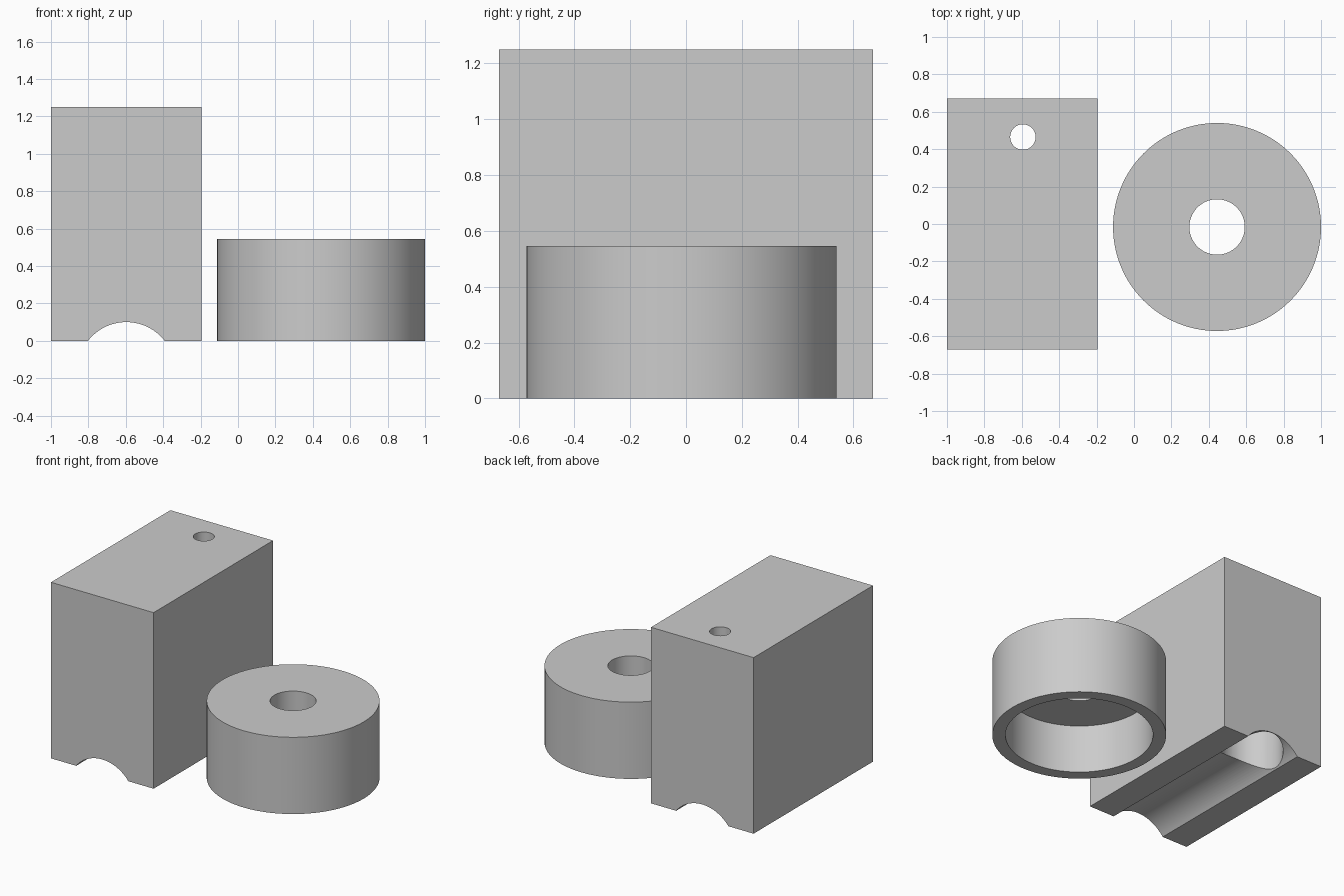
import bpy

cube = bpy.data.objects.get("Cube")
if cube:
    bpy.data.objects.remove(cube, do_unlink=True)

grey = bpy.data.materials.new("plain grey")
grey.use_nodes = True
colour = (0.6, 0.6, 0.6, 1)
grey.diffuse_color = colour
grey.node_tree.nodes["Principled BSDF"].inputs["Base Color"].default_value = colour


def cylinder(name, centre, radius, z0, z1, sides=96):
    """Upright cylinder between two heights."""
    bpy.ops.mesh.primitive_cylinder_add(
        vertices=sides, radius=radius, depth=z1 - z0,
        location=(*centre, (z0 + z1) / 2))
    obj = bpy.context.object
    obj.name = name
    obj.data.materials.append(grey)
    return obj


def cut(target, cutters):
    """Subtract each cutter, then apply and discard it."""
    for cutter in cutters:
        cutter.hide_render = True
        mod = target.modifiers.new("cut", "BOOLEAN")
        mod.operation = "DIFFERENCE"
        mod.solver = "EXACT"
        mod.object = cutter
        bpy.context.view_layer.objects.active = target
        bpy.ops.object.modifier_apply(modifier=mod.name)
        bpy.data.objects.remove(cutter, do_unlink=True)
    bpy.ops.object.select_all(action="DESELECT")
    target.select_set(True)
    bpy.context.view_layer.objects.active = target
    bpy.ops.object.shade_smooth_by_angle()


# Block with a shallow groove underneath and a stepped vertical bore
bpy.ops.mesh.primitive_cube_add(size=1, location=(-0.597, 0, 0.625))
block = bpy.context.object
block.name = "block"
block.scale = (0.806, 1.34, 1.25)
bpy.ops.object.transform_apply(location=False, rotation=False, scale=True)
block.data.materials.append(grey)

groove = cylinder("groove_cutter", (-0.597, 0), 0.26, -1, 1)
groove.rotation_euler.x = 1.5708
groove.location.z = -0.16
bore_at = (-0.594, 0.465)
cut(block, [
    groove,
    cylinder("bore_cutter", bore_at, 0.2, -0.2, 1.05),
    cylinder("pin_hole_cutter", bore_at, 0.068, 0.9, 1.4, 48),
])

# Round cap, hollow below, with a hole through its top
cap_at = (0.444, -0.016)
cap = cylinder("round_cap", cap_at, 0.556, 0, 0.545, 128)
cut(cap, [
    cylinder("recess_cutter", cap_at, 0.472, -0.2, 0.34, 128),
    cylinder("centre_hole_cutter", cap_at, 0.148, 0.2, 0.8),
])
